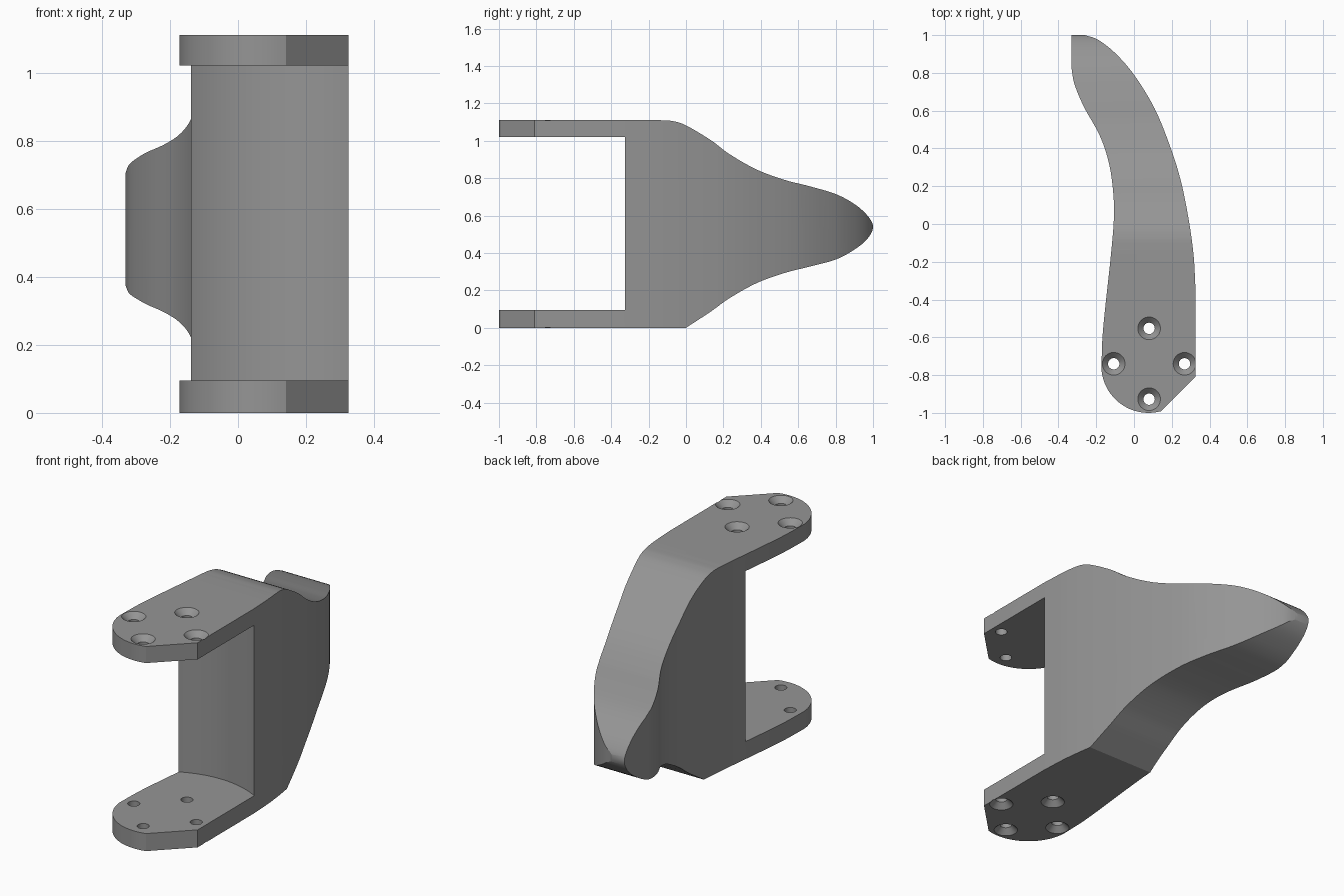
import bpy, bmesh, math
from mathutils import Vector

if "Cube" in bpy.data.objects:
    bpy.data.objects.remove(bpy.data.objects["Cube"])


def spline(pts, steps=8):
    """Smooth open curve through the given points."""
    p = [Vector(q) for q in pts]
    p = [2 * p[0] - p[1]] + p + [2 * p[-1] - p[-2]]
    out = []
    for a, b, c, d in zip(p, p[1:], p[2:], p[3:]):
        for i in range(steps):
            t = i / steps
            out.append(0.5 * (2 * b + (c - a) * t + (2 * a - 5 * b + 4 * c - d) * t * t
                              + (3 * b - a - 3 * c + d) * t ** 3))
    return [tuple(v) for v in out] + [tuple(pts[-1])]


def arc(cx, cy, r, a0, a1, n):
    return [(cx + r * math.cos(math.radians(a0 + (a1 - a0) * i / n)),
             cy + r * math.sin(math.radians(a0 + (a1 - a0) * i / n))) for i in range(n + 1)]


def make(name, bm):
    bmesh.ops.recalc_face_normals(bm, faces=bm.faces)
    me = bpy.data.meshes.new(name)
    bm.to_mesh(me)
    bm.free()
    ob = bpy.data.objects.new(name, me)
    bpy.context.collection.objects.link(ob)
    return ob


def prism(name, outline, lo, hi, place):
    """Extrude a 2D outline from lo to hi; place maps (u, v, w) to xyz."""
    bm = bmesh.new()
    rings = [[bm.verts.new(place(u, v, w)) for u, v in outline] for w in (lo, hi)]
    bm.faces.new(rings[0])
    bm.faces.new(rings[1])
    n = len(outline)
    for i in range(n):
        j = (i + 1) % n
        bm.faces.new((rings[0][i], rings[0][j], rings[1][j], rings[1][i]))
    return make(name, bm)


def lathe(name, x, y, profile, n=32):
    """Closed solid of revolution around a vertical axis."""
    bm = bmesh.new()
    rings = [[bm.verts.new((x + r * math.cos(math.tau * i / n), y + r * math.sin(math.tau * i / n), z))
              for i in range(n)] for r, z in profile]
    for a, b in zip(rings, rings[1:]):
        for i in range(n):
            j = (i + 1) % n
            bm.faces.new((a[i], a[j], b[j], b[i]))
    bm.faces.new(rings[0])
    bm.faces.new(rings[-1])
    return make(name, bm)


def boolean(ob, cutter, op):
    mod = ob.modifiers.new(op, 'BOOLEAN')
    mod.operation, mod.solver, mod.object = op, 'EXACT', cutter
    bpy.context.view_layer.objects.active = ob
    bpy.ops.object.modifier_apply(modifier=mod.name)
    bpy.data.objects.remove(cutter, do_unlink=True)


H = 1.11          # overall height
PLATE = 0.095     # plate thickness

# Bracket body: curved plan outline
right = spline([(0.325, -0.33), (0.315, -0.16), (0.29, 0.02), (0.25, 0.22), (0.195, 0.4), (0.11, 0.61),
                (0.0, 0.79), (-0.1, 0.905), (-0.19, 0.975), (-0.26, 1.0)])
left = spline([(-0.33, 0.82), (-0.315, 0.74), (-0.265, 0.62), (-0.18, 0.465), (-0.13, 0.31),
               (-0.108, 0.14), (-0.108, 0.0), (-0.128, -0.22), (-0.15, -0.42), (-0.167, -0.6), (-0.172, -0.75)])
nose = arc(0.077, -0.75, 0.25, 180, 285, 24)
plan = [(0.325, -0.81)] + right + [(-0.33, 1.0)] + left + nose[1:]
body = prism("bracket", plan, 0, H, lambda u, v, w: (u, v, w))

# Side silhouette tapering to a rounded tip
side = spline([(-0.14, H), (-0.07, 1.105), (0.0, 1.082), (0.13, 1.005), (0.235, 0.927), (0.38, 0.845),
               (0.53, 0.79), (0.66, 0.757), (0.8, 0.715), (0.9, 0.662), (0.97, 0.6), (1.0, 0.54),
               (0.97, 0.476), (0.9, 0.418), (0.8, 0.365), (0.66, 0.327), (0.53, 0.294), (0.38, 0.24),
               (0.235, 0.16), (0.13, 0.085), (0.0, 0.0)])
side = [(-1.2, H + 0.1), (-0.14, H + 0.1)] + side + [(0.0, -0.1), (-1.2, -0.1)]
boolean(body, prism("side_cutter", side, -0.6, 0.6, lambda u, v, w: (w, u, v)), 'INTERSECT')

# Slot between the two plates, with a concave back wall
slot = arc(0.08, -0.75, 0.49, 0, 180, 64) + [(-0.41, -1.3), (0.57, -1.3)]
boolean(body, prism("slot_cutter", slot, PLATE, H - 0.09, lambda u, v, w: (u, v, w)), 'DIFFERENCE')

# Countersunk screw holes in both plates
for k in range(4):
    a = k * math.pi / 2
    x, y = 0.08 + 0.1875 * math.cos(a), -0.74 + 0.1875 * math.sin(a)
    for flip in (False, True):
        prof = [(0.07, -0.01), (0.03, 0.03), (0.03, 0.15)]
        prof = [(r, H - z if flip else z) for r, z in prof]
        boolean(body, lathe("hole_cutter", x, y, prof), 'DIFFERENCE')

# Single grey finish and smooth curved walls
grey = bpy.data.materials.new("grey")
grey.diffuse_color = (0.3, 0.3, 0.3, 1)
grey.use_nodes = True
grey.node_tree.nodes["Principled BSDF"].inputs["Base Color"].default_value = grey.diffuse_color
body.data.materials.clear()
body.data.materials.append(grey)
bpy.ops.object.select_all(action='DESELECT')
body.select_set(True)
bpy.context.view_layer.objects.active = body
bpy.ops.object.shade_smooth_by_angle(angle=math.radians(25))
